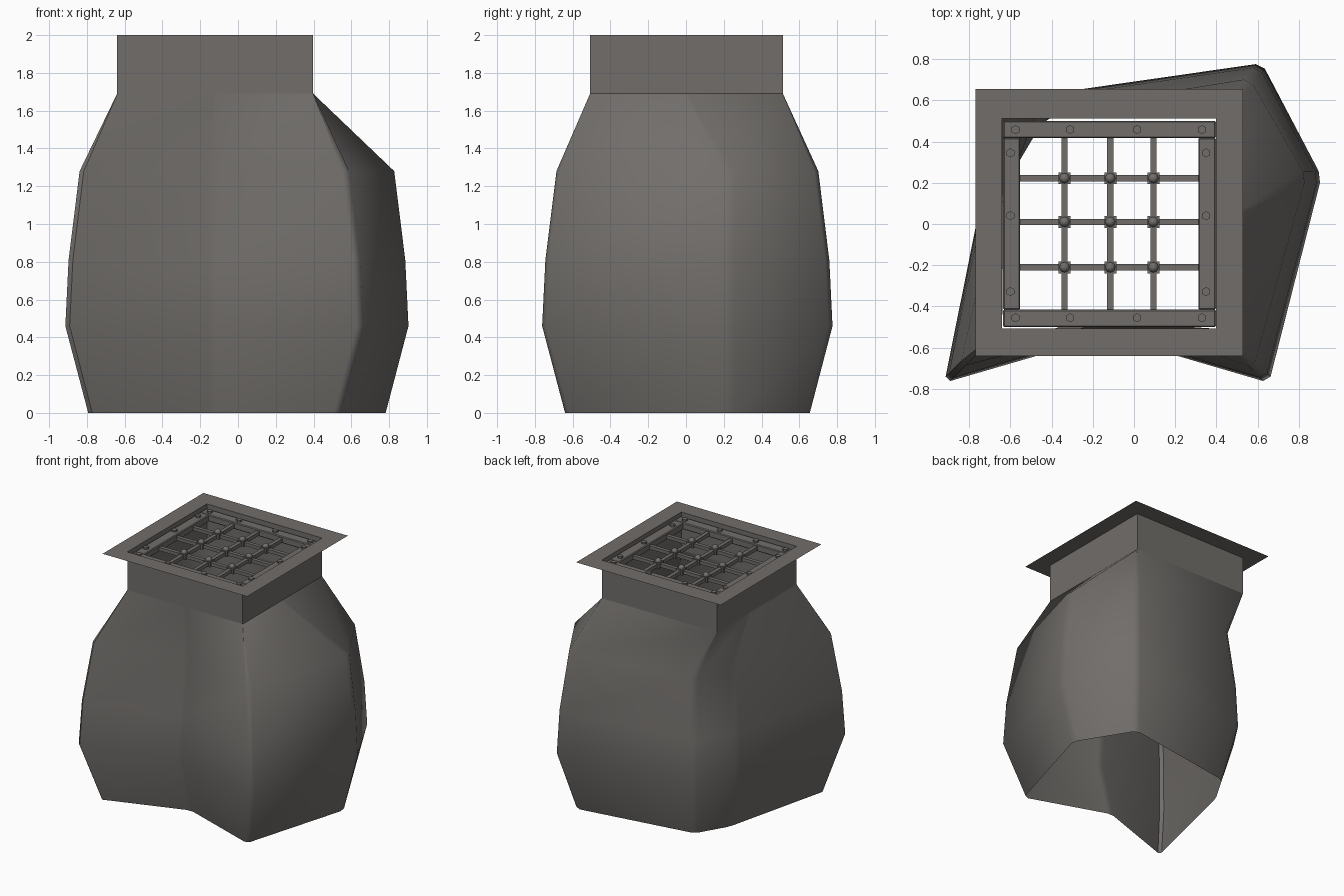
import bpy, bmesh, math
from mathutils import Vector, Matrix

if "Cube" in bpy.data.objects:
    bpy.data.objects.remove(bpy.data.objects["Cube"])

metal = bpy.data.materials.new("dark warm grey")
metal.diffuse_color = (0.165, 0.155, 0.145, 1)
metal.use_nodes = True
metal.node_tree.nodes["Principled BSDF"].inputs["Base Color"].default_value = metal.diffuse_color


def make(name, bm, smooth=None, bevel=0):
    me = bpy.data.meshes.new(name)
    bm.to_mesh(me)
    bm.free()
    me.materials.append(metal)
    ob = bpy.data.objects.new(name, me)
    bpy.context.collection.objects.link(ob)
    if bevel:
        mod = ob.modifiers.new("bevel", 'BEVEL')
        mod.width = bevel
        mod.segments = 1
    if smooth:
        bpy.ops.object.select_all(action='DESELECT')
        ob.select_set(True)
        bpy.context.view_layer.objects.active = ob
        bpy.ops.object.shade_smooth_by_angle(angle=math.radians(smooth))
    return ob


def box(name, x0, x1, y0, y1, z0, z1, bevel=0):
    bm = bmesh.new()
    m = Matrix.Translation(((x0 + x1) / 2, (y0 + y1) / 2, (z0 + z1) / 2)) \
        @ Matrix.Diagonal((x1 - x0, y1 - y0, z1 - z0, 1))
    bmesh.ops.create_cube(bm, size=1, matrix=m)
    return make(name, bm, bevel=bevel)


def chamfered(pts, c):
    """Replace each corner of a closed outline by two points."""
    out = []
    for i, p in enumerate(pts):
        for q in (pts[i - 1], pts[(i + 1) % len(pts)]):
            out.append(p + (q - p).normalized() * c)
    return out


# bulging pit walls: irregular floor outline, direction in which each corner
# bulges, and the neck outline it narrows to
floor = [(-.80, -.65), (-.13, -.42), (.535, -.65), (.79, .23), (.525, .66), (-.435, .51), (-.58, .265)]
bulge = [(-1, -1), (0, -1), (1, -1), (1, 0), (.8, 1), (-.6, .9), (-1, .5)]
neck = [(-.64, -.508), (-.12, -.508), (.398, -.508), (.398, 0), (.398, .513), (-.64, .513), (-.64, .1)]
rings = []
for z, off in ((0, 0), (.46, .12), (.81, .103), (1.28, .045)):
    pts = [Vector(p) + Vector(d) * off for p, d in zip(floor, bulge)]
    rings.append((z, chamfered(pts, .03)))

bm = bmesh.new()
neck_ring = chamfered([Vector(p) for p in neck], .002)
loops = [[bm.verts.new((p.x, p.y, z)) for p in ring] for z, ring in rings + [(1.69, neck_ring)]]
for a, b in zip(loops, loops[1:]):
    for i in range(len(a)):
        j = (i + 1) % len(a)
        bm.faces.new((a[i], a[j], b[j], b[i]))
make("pit_walls", bm, smooth=50)


def rect_loop(bm, x0, x1, y0, y1, z):
    return [bm.verts.new(p) for p in ((x0, y0, z), (x1, y0, z), (x1, y1, z), (x0, y1, z))]


def bridge(bm, a, b):
    for i in range(4):
        j = (i + 1) % 4
        bm.faces.new((a[i], a[j], b[j], b[i]))


# straight square neck
bm = bmesh.new()
bridge(bm, rect_loop(bm, -.64, .398, -.508, .513, 1.69), rect_loop(bm, -.64, .398, -.508, .513, 2))
make("neck", bm)

# thin floor rim around the opening
bm = bmesh.new()
bridge(bm, rect_loop(bm, -.77, .53, -.64, .655, 2), rect_loop(bm, -.64, .398, -.508, .513, 2))
make("floor_rim", bm)

# grate frame
for name, r in (("front", (-.635, .397, -.5, -.415)), ("back", (-.635, .397, .417, .5)),
                ("left", (-.635, -.552, -.416, .418)), ("right", (.312, .397, -.416, .418))):
    box("frame_" + name, *r, 1.915, 1.97, bevel=.006)

# crossing bars
xs, ys = (-.337, -.115, .094), (.222, .01, -.21)
for x in xs:
    box("long_bar", x - .015, x + .015, -.43, .43, 1.925, 1.955)
for y in ys:
    box("cross_bar", -.57, .33, y - .015, y + .015, 1.925, 1.952)

# plate and round stud on every crossing
for x in xs:
    for y in ys:
        box("crossing_plate", x - .029, x + .029, y - .029, y + .029, 1.918, 1.962)
        bm = bmesh.new()
        bmesh.ops.create_uvsphere(bm, u_segments=12, v_segments=8, radius=.025,
                                  matrix=Matrix.Translation((x, y, 1.963)))
        make("crossing_stud", bm, smooth=60)

# hexagonal bolts around the frame
bolts = [(x, y) for x in (-.575, -.31, .015, .33) for y in (.458, -.455)]
bolts += [(x, y) for x in (-.6, .35) for y in (.345, .04, -.328)]
for x, y in bolts:
    bm = bmesh.new()
    bmesh.ops.create_cone(bm, cap_ends=True, segments=6, radius1=.022, radius2=.022, depth=.03,
                          matrix=Matrix.Translation((x, y, 1.97)))
    make("frame_bolt", bm)
